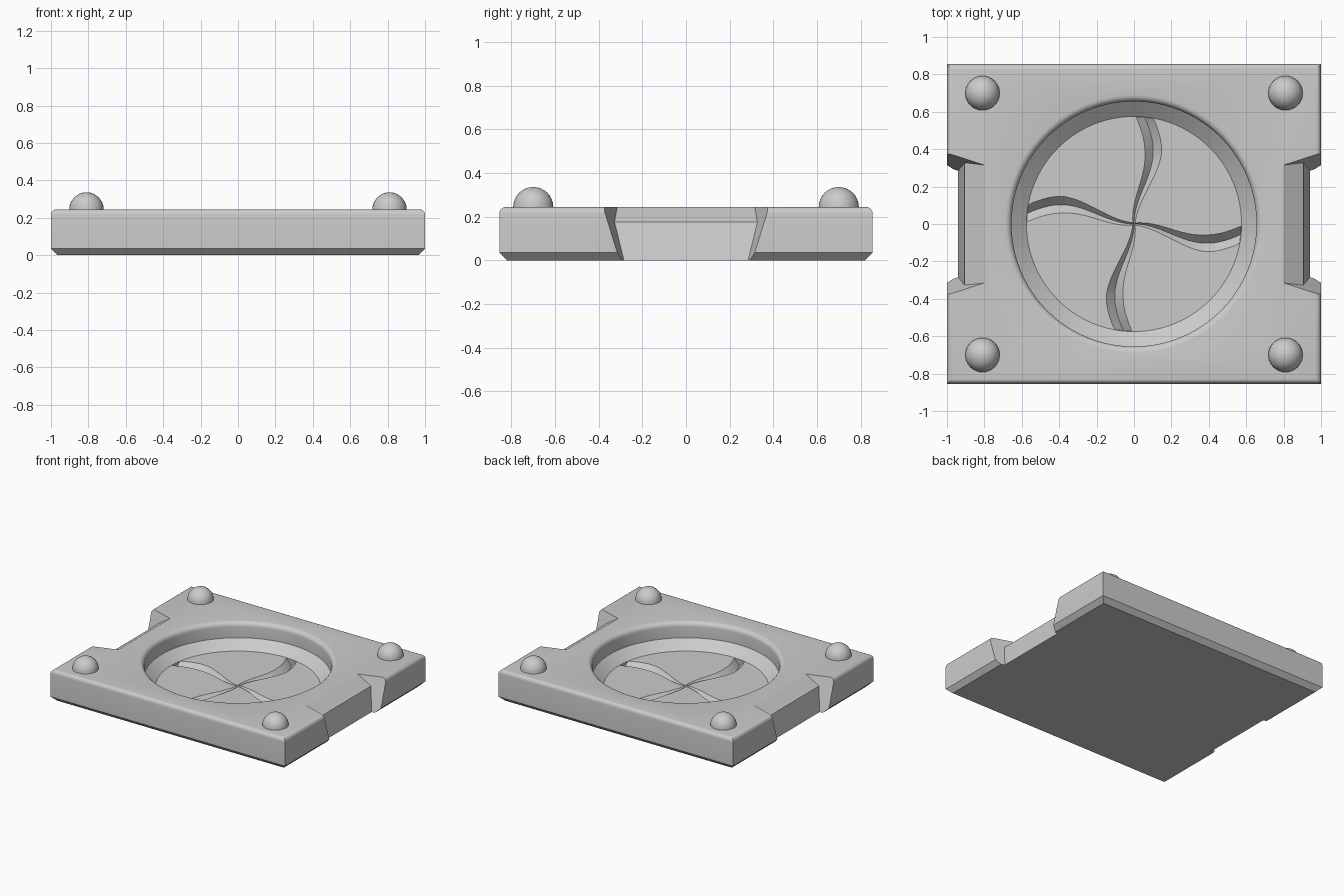
import bpy, bmesh, math
from mathutils import Matrix

if "Cube" in bpy.data.objects:
    bpy.data.objects.remove(bpy.data.objects["Cube"])

TOP, FLOOR = 0.245, 0.06


def make_object(name, bm):
    bmesh.ops.recalc_face_normals(bm, faces=bm.faces)
    mesh = bpy.data.meshes.new(name)
    bm.to_mesh(mesh)
    bm.free()
    ob = bpy.data.objects.new(name, mesh)
    bpy.context.collection.objects.link(ob)
    return ob


def loft(name, sections):
    """Closed solid skinned through equal-length point loops."""
    bm = bmesh.new()
    rings = [[bm.verts.new(p) for p in s] for s in sections]
    n = len(rings[0])
    for a, b in zip(rings, rings[1:]):
        for i in range(n):
            j = (i + 1) % n
            bm.faces.new((a[i], a[j], b[j], b[i]))
    bm.faces.new(rings[0])
    bm.faces.new(rings[-1])
    bmesh.ops.triangulate(bm, faces=bm.faces)
    return make_object(name, bm)


def smooth(ob, angle=30):
    bpy.ops.object.select_all(action='DESELECT')
    ob.select_set(True)
    bpy.context.view_layer.objects.active = ob
    bpy.ops.object.shade_smooth_by_angle(angle=math.radians(angle))


def cut(target, cutter):
    cutter.hide_render = True
    mod = target.modifiers.new("cut", 'BOOLEAN')
    mod.operation, mod.solver, mod.object = 'DIFFERENCE', 'EXACT', cutter
    bpy.context.view_layer.objects.active = target
    bpy.ops.object.modifier_apply(modifier=mod.name)
    bpy.data.objects.remove(cutter)


# Base plate: chamfered underneath, rounded on top
bm = bmesh.new()
bmesh.ops.create_cube(bm, size=1)
bmesh.ops.transform(bm, verts=bm.verts, matrix=Matrix.Translation((0, 0, TOP / 2))
                    @ Matrix.Diagonal((2, 1.71, TOP, 1)))
for z, width, segs in ((0, 0.035, 1), (TOP, 0.03, 5)):
    edges = [e for e in bm.edges if all(abs(v.co.z - z) < 1e-4 for v in e.verts)]
    bmesh.ops.bevel(bm, geom=edges, offset=width, segments=segs, profile=0.5,
                    affect='EDGES')
plate = make_object("base_plate", bm)

# Round recess: rolled lip, short wall, sloped ring, flat floor
lip = [(0.69 - 0.035 * math.cos(a), TOP - 0.035 + 0.035 * math.sin(a))
       for a in [i * math.pi / 10 for i in range(6)]]
profile = [(0.575, FLOOR), (0.655, 0.125)] + lip + [(0.691, 0.3)]
N = 96
loops = [[(r * math.cos(2 * math.pi * i / N), r * math.sin(2 * math.pi * i / N), z)
          for i in range(N)] for r, z in profile]
cut(plate, loft("recess_cutter", loops))

# Four S-shaped V grooves in the recess floor, widening outwards
for k in range(4):
    sections = []
    for i in range(21):
        x = 0.574 * i / 20
        y = -0.103 * math.sin(math.pi * x / 0.78) ** 2
        w = 0.007 + 0.04 * min(1, x / 0.38)
        d = min(0.048, w * 1.05)
        pts = [(y - w, FLOOR + 0.002), (y + w, FLOOR + 0.002), (y, FLOOR - d)]
        if i == 20:
            sections.append([(math.sqrt(x * x - a * a), a, z) for a, z in pts])
        else:
            sections.append([(x, a, z) for a, z in pts])
    groove = loft("groove_cutter", sections)
    groove.data.transform(Matrix.Rotation(k * math.pi / 2, 4, 'Z'))
    cut(plate, groove)

# Flared grip notches on both short sides
notch = [(0.945, -0.025), (0.905, 0.175), (0.77, 0.265), (1.1, 0.265), (1.1, -0.025)]
for sx in (-1, 1):
    sides = [[(sx * x, sy * (0.38 + 0.325 * (x - 1) + 0.31 * (z - TOP)), z)
              for x, z in notch] for sy in (-1, 1)]
    cut(plate, loft("notch_cutter", sides))
smooth(plate)

# Four half-round corner feet
for sx in (-1, 1):
    for sy in (-1, 1):
        bm = bmesh.new()
        bmesh.ops.create_uvsphere(bm, u_segments=32, v_segments=16, radius=0.092)
        bmesh.ops.delete(bm, geom=[v for v in bm.verts if v.co.z < -0.001],
                         context='VERTS')
        dome = make_object("corner_dome", bm)
        dome.location = (sx * 0.81, sy * 0.7, TOP - 0.001)
        smooth(dome)
